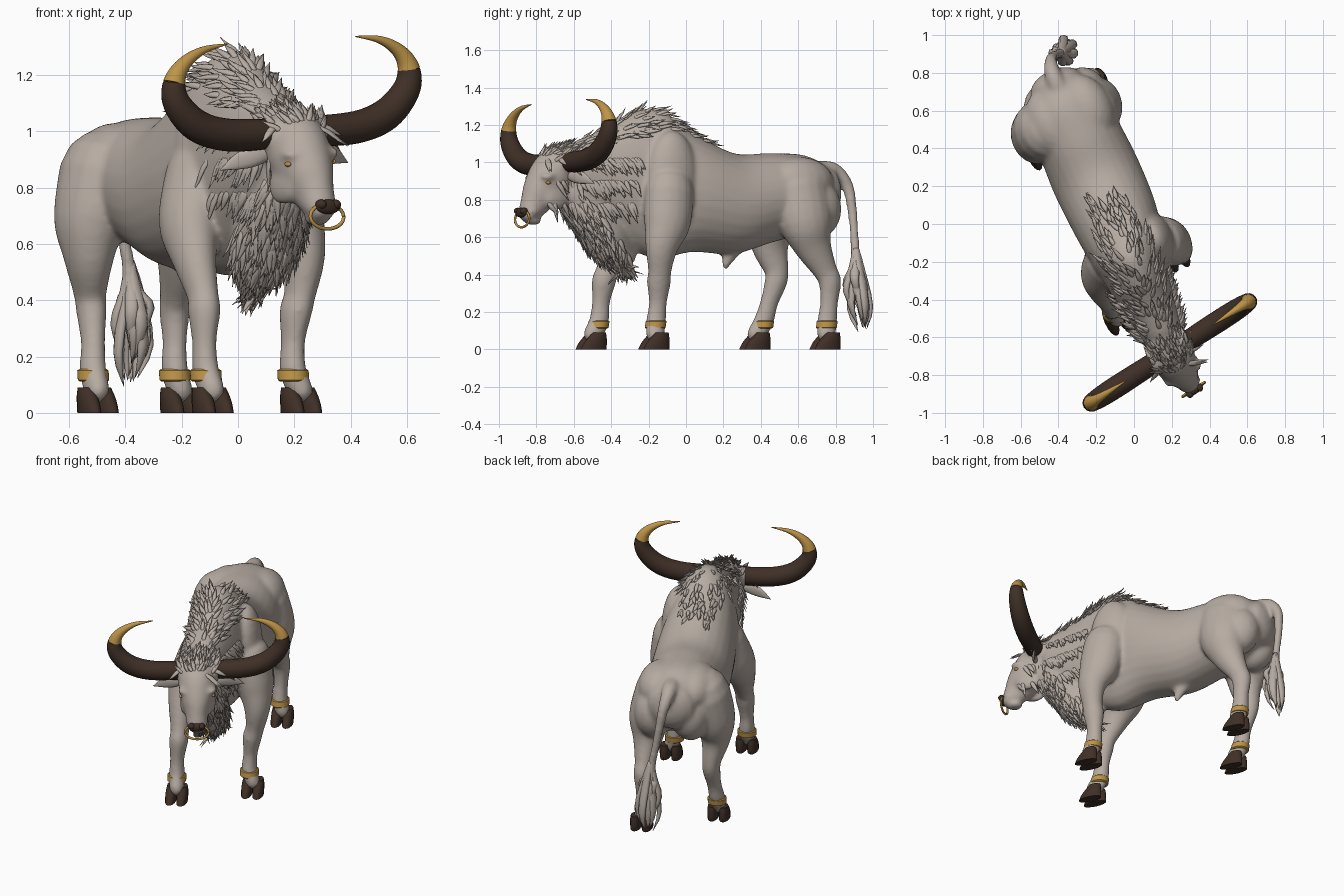
import bpy, bmesh, random
from math import sin, cos, pi, radians, atan2
from mathutils import Vector, Matrix
from mathutils.bvhtree import BVHTree

random.seed(4)
if "Cube" in bpy.data.objects:
    bpy.data.objects.remove(bpy.data.objects["Cube"])

UP = Vector((0, 0, 1))
AHEAD = Vector((0.41, -0.91, 0)).normalized()      # body heading
BACK = -AHEAD
LEFT = UP.cross(AHEAD)
HEAD_LEFT = Vector((0.84, 0.54, 0)).normalized()   # head is turned further
HEAD_AHEAD = HEAD_LEFT.cross(UP)


def material(name, colour):
    m = bpy.data.materials.new(name)
    m.use_nodes = True
    m.diffuse_color = (*colour, 1)
    m.node_tree.nodes["Principled BSDF"].inputs["Base Color"].default_value = (*colour, 1)
    return m


HIDE = material("pale hide", (0.47, 0.41, 0.365))
DARK = material("dark horn brown", (0.05, 0.029, 0.02))
GOLD = material("gold", (0.52, 0.30, 0.065))


def finish(bm, name, mat, sharp=None):
    bmesh.ops.recalc_face_normals(bm, faces=bm.faces[:])
    me = bpy.data.meshes.new(name)
    bm.to_mesh(me)
    bm.free()
    me.materials.append(mat)
    for p in me.polygons:
        p.use_smooth = True
    if sharp:
        me.set_sharp_from_angle(angle=radians(sharp))
    ob = bpy.data.objects.new(name, me)
    bpy.context.scene.collection.objects.link(ob)
    return ob


def spline(pts, sub):
    """Smooth curve through tuples of position and radii."""
    out = []
    for i in range(len(pts) - 1):
        p = [pts[max(0, min(len(pts) - 1, i + k))] for k in (-1, 0, 1, 2)]
        for s in range(sub):
            t = s / sub
            out.append([0.5 * (2 * b + (c - a) * t + (2 * a - 5 * b + 4 * c - d) * t * t
                               + (3 * b - a - 3 * c + d) * t ** 3) for a, b, c, d in zip(*p)])
    return out + [list(pts[-1])]


def loft(bm, pts, side, n=16, sub=4, dome=0.0, axis=None):
    """Tube through (x, y, z, side radius, other radius); optional round ends or fixed ring axis."""
    pts = spline(pts, sub)
    pos = [Vector(p[:3]) for p in pts]
    stations = []
    for i, p in enumerate(pts):
        t = axis or (pos[min(i + 1, len(pos) - 1)] - pos[max(i - 1, 0)]).normalized()
        stations.append((pos[i], t, max(p[3], 0.001), max(p[4], 0.001)))
    if dome:
        for end, sign in ((0, -1), (-1, 1)):
            c, t, a, b = stations[end]
            for ang in (30, 55, 75):
                k = cos(radians(ang))
                new = (c + t * sign * dome * min(a, b) * sin(radians(ang)), t, a * k, b * k)
                stations.insert(0, new) if sign < 0 else stations.append(new)
    rings = []
    for c, t, a, b in stations:
        v = t.cross(side).normalized()
        u = v.cross(t)
        rings.append([bm.verts.new(c + u * a * cos(2 * pi * k / n) + v * b * sin(2 * pi * k / n))
                      for k in range(n)])
    for r, q in zip(rings, rings[1:]):
        for k in range(n):
            bm.faces.new((r[k], r[(k + 1) % n], q[(k + 1) % n], q[k]))
    bm.faces.new(rings[0])
    bm.faces.new(rings[-1])


def ball(bm, centre, radii, axis=LEFT):
    m = (Matrix.Translation(centre) @ Matrix.Rotation(atan2(axis.y, axis.x), 4, 'Z')
         @ Matrix.Diagonal((*radii, 1)))
    bmesh.ops.create_uvsphere(bm, u_segments=20, v_segments=12, radius=1, matrix=m)


def on_head(s, f, z):
    return Vector((0.19, -0.68, z + 0.05 * s)) + HEAD_LEFT * s + HEAD_AHEAD * f


# Body masses, blended into one skin
bm = bmesh.new()
loft(bm, [(-0.41, 0.73, 0.84, 0.15, 0.15), (-0.37, 0.62, 0.83, 0.23, 0.21), (-0.29, 0.45, 0.81, 0.23, 0.24),
          (-0.2, 0.25, 0.78, 0.24, 0.27), (-0.1, 0.03, 0.84, 0.23, 0.32), (-0.03, -0.15, 0.885, 0.2, 0.4),
          (0.03, -0.3, 0.9, 0.17, 0.36), (0.09, -0.45, 0.915, 0.145, 0.26), (0.15, -0.58, 0.94, 0.12, 0.18)],
     LEFT, 28, 5, 0.6, AHEAD)
# Throat and brisket
loft(bm, [(0.18, -0.62, 0.84, 0.09, 0.09), (0.14, -0.53, 0.73, 0.11, 0.1), (0.09, -0.42, 0.6, 0.115, 0.12),
          (0.05, -0.33, 0.49, 0.06, 0.08)], LEFT, 20, 4, 0.9)
# Head
loft(bm, [(0.15, -0.6, 1.01, 0.1, 0.1), (0.2, -0.7, 0.95, 0.115, 0.125), (0.24, -0.765, 0.86, 0.1, 0.11),
          (0.27, -0.81, 0.78, 0.07, 0.085), (0.29, -0.84, 0.735, 0.06, 0.06),
          (0.3, -0.853, 0.71, 0.05, 0.045)], HEAD_LEFT, 24, 4, 0.6)
for s in (1, -1):
    ball(bm, on_head(s * 0.08, 0.12, 0.92), (0.037, 0.045, 0.02), HEAD_LEFT)     # brow
    ball(bm, on_head(s * 0.075, 0.06, 0.81), (0.03, 0.08, 0.07), HEAD_LEFT)      # cheek
    ball(bm, on_head(s * 0.09, 0, 0.995), (0.06, 0.065, 0.063), HEAD_LEFT)       # horn root
    ball(bm, on_head(s * 0.04, 0.19, 0.735), (0.025, 0.03, 0.025), HEAD_LEFT)    # nostril flare
ball(bm, on_head(0, 0.165, 0.685), (0.045, 0.05, 0.02), HEAD_LEFT)               # lower lip
# Rump and shoulder forms
for s in (1, -1):
    ball(bm, Vector((-0.34, 0.56, 0.89)) + LEFT * s * 0.1, (0.14, 0.2, 0.14))
    ball(bm, Vector((-0.36, 0.65, 0.75)) + LEFT * s * 0.11, (0.12, 0.14, 0.16))
    ball(bm, Vector((-0.01, -0.13, 0.9)) + LEFT * s * 0.13, (0.1, 0.15, 0.27))
# Sheath under the belly
loft(bm, [(-0.2, 0.27, 0.57, 0.05, 0.06), (-0.18, 0.23, 0.5, 0.035, 0.04), (-0.17, 0.21, 0.44, 0.015, 0.02)],
     LEFT, 12, 3, 0.8)

# Legs: shared heights and radii, one ground path each
LEG_Z = (0.85, 0.68, 0.55, 0.42, 0.36, 0.25, 0.15, 0.08)
FORE_R = (0.125, 0.12, 0.085, 0.06, 0.062, 0.046, 0.051, 0.048)
HIND_R = (0.155, 0.138, 0.096, 0.062, 0.058, 0.046, 0.051, 0.048)
LEGS = {
    "front_left": (FORE_R, [(.16, -.09), (.195, -.1), (.23, -.13), (.22, -.14), (.205, -.145),
                            (.195, -.15), (.195, -.16), (.222, -.165)]),
    "front_right": (FORE_R, [(-.14, -.2), (-.17, -.28), (-.155, -.36), (-.125, -.42), (-.12, -.44),
                             (-.12, -.455), (-.115, -.465), (-.092, -.5)]),
    "back_left": (HIND_R, [(-.23, .6), (-.19, .64), (-.2, .68), (-.22, .745), (-.225, .77),
                           (-.225, .765), (-.225, .755), (-.205, .75)]),
    "back_right": (HIND_R, [(-.49, .49), (-.525, .46), (-.53, .45), (-.525, .485), (-.52, .48),
                            (-.515, .445), (-.515, .415), (-.5, .375)]),
}
for radii, path in LEGS.values():
    loft(bm, [(x, y, z, r * 0.92, r * 1.08) for (x, y), z, r in zip(path, LEG_Z, radii)], LEFT, 18, 4, 1.1)
# Tail
loft(bm, [(-.39, .7, .95, .06, .06), (-.43, .79, .955, .045, .045), (-.44, .865, .87, .033, .033),
          (-.42, .893, .7, .026, .026), (-.39, .905, .53, .026, .026), (-.375, .915, .4, .04, .04),
          (-.37, .92, .28, .03, .03)], LEFT, 12, 5, 0.8)
body = finish(bm, "body", HIDE)
remesh = body.modifiers.new("blend", 'REMESH')
remesh.mode, remesh.voxel_size = 'VOXEL', 0.011
smooth = body.modifiers.new("soften", 'SMOOTH')
smooth.factor, smooth.iterations = 0.5, 14
skin = bpy.data.meshes.new_from_object(body.evaluated_get(bpy.context.evaluated_depsgraph_get()))
body.modifiers.clear()
body.data = skin
for p in skin.polygons:
    p.use_smooth = True
tree = BVHTree.FromPolygons([v.co for v in skin.vertices], [p.vertices[:] for p in skin.polygons])


# Fur locks that lie along the skin
def fur(name, start, end, across, out, spread, reach, flow, count, length, width, lift=0.14):
    bm = bmesh.new()
    for i in range(count):
        p = Vector(start).lerp(Vector(end), (i + random.random()) / count)
        a = radians(random.uniform(-spread, spread))
        d = out.normalized() * cos(a) + across * sin(a)
        hit, normal, _, dist = tree.ray_cast(p + d * 0.6, -d)
        if hit is None or 0.6 - dist > reach:
            continue
        wild = Vector([random.uniform(-0.3, 0.3) for _ in range(3)])
        f = flow + wild + across * sin(a) * 0.25
        f = (f - normal * f.dot(normal)).normalized()
        size = length * random.uniform(0.7, 1.3)
        rows = [(-0.1, -0.1, 0.8), (0.3, lift * 0.4, 1), (0.7, lift * 0.8, 0.6), (1, lift * 1.4, 0.02)]
        loft(bm, [(*(hit + f * size * u + normal * size * v), width * w, width * w * 0.5)
                  for u, v, w in rows], f.cross(normal), 6, 2)
    finish(bm, name, HIDE)


fur("hump_fur", (-.15, .12, .95), (.13, -.58, .95), LEFT, UP, 34, 0.42, BACK - UP * 0.2, 150, 0.08, 0.013, 0.22)
fur("chest_mane", (.18, -.61, .84), (.04, -.31, .47), LEFT, AHEAD * 0.74 - UP * 0.67, 95, 0.19,
    BACK * 0.4 - UP, 290, 0.105, 0.015)
fur("dewlap_tip", (.08, -.38, .5), (.04, -.31, .47), LEFT, -UP, 80, 0.15, BACK * 0.3 - UP, 30, 0.11, 0.015)
for height, count in ((0.78, 70), (0.9, 90), (1.02, 90)):
    fur("neck_mane", (.16, -.58, height), (.04, -.32, height), LEFT, AHEAD * 0.2, 105, 0.23,
        BACK * 0.5 - UP * 0.9, count, 0.1, 0.014)
fur("forelock", (.14, -.58, .97), (.23, -.75, .95), HEAD_LEFT, UP + HEAD_AHEAD * 0.3, 60, 0.25,
    BACK + UP * 0.3, 100, 0.06, 0.011, 0.22)

# Tail tuft
bm = bmesh.new()
for i in range(20):
    a = i * 2.4
    d = Vector((cos(a), sin(a), 0))
    k = random.uniform(0.5, 1.1)
    low = random.uniform(0.07, 0.28)
    rows = [((-.385, .908, .54), 0.01, 0.012), ((-.375, .91, .43), 0.03 * k, 0.024),
            ((-.37, .915, low + 0.12), 0.068 * k, 0.024), ((-.38, .935, low), 0.03 * k, 0.001)]
    loft(bm, [(*(Vector(c) + d * out), w, w * 0.6) for c, out, w in rows], Vector((-d.y, d.x, 0)), 7, 3)
finish(bm, "tail_tuft", HIDE)

# Cloven hooves and gold ankle bands
for name, (radii, path) in LEGS.items():
    ankle, foot = Vector((*path[-2], 0)), Vector((*path[-1], 0))
    bm = bmesh.new()
    for s in (1, -1):
        c = foot + LEFT * s * 0.034
        rows = [(0, 0.008, 0.032, 0.076), (0.03, 0.0, 0.033, 0.068), (0.06, -0.012, 0.032, 0.055),
                (0.09, -0.024, 0.026, 0.038)]
        loft(bm, [(*(c + AHEAD * f + UP * z), a, b) for z, f, a, b in rows], LEFT, 16, 2, axis=UP)
    finish(bm, name + "_hoof", DARK, 45)
    bm = bmesh.new()
    loft(bm, [(*(ankle + AHEAD * f + UP * z), r, r) for z, f, r in
              ((0.112, 0.006, 0.05), (0.117, 0.005, 0.056), (0.15, 0, 0.056), (0.155, 0, 0.05))],
         LEFT, 24, 1, axis=UP)
    finish(bm, name + "_band", GOLD, 40)

# Horns with gold tips, ears and eyes
HORN = [(.07, 0, .054), (.27, .005, .058), (.4, .045, .057), (.482, .125, .05), (.495, .2, .04),
        (.455, .265, .026), (.375, .31, .014), (.27, .328, .002)]
for s, side in ((1, "left"), (-1, "right")):
    curve = spline([(*on_head(s * u, 0, 0.995 + z), r, r) for u, z, r in HORN], 6)
    for part, pts, mat in (("horn", curve[:25], DARK), ("horn_tip", curve[24:], GOLD)):
        bm = bmesh.new()
        loft(bm, pts, HEAD_AHEAD, 20, 1)
        finish(bm, side + "_" + part, mat, 50)
    bm = bmesh.new()
    loft(bm, [(*on_head(s * u, f, z), a, b) for u, f, z, a, b in
              ((.09, 0, .925, .018, .015), (.14, -.005, .92, .034, .014), (.2, -.025, .905, .031, .009),
               (.27, -.05, .875, .001, .001))], UP, 12, 4)
    finish(bm, side + "_ear", HIDE)
    spot = tree.find_nearest(on_head(s * 0.09, 0.125, 0.888))[0]
    bm = bmesh.new()
    ball(bm, spot, (0.01, 0.016, 0.009), HEAD_LEFT)
    finish(bm, side + "_eye", GOLD)

# Nose pad and nose ring
bm = bmesh.new()
spot = tree.find_nearest(on_head(0, 0.3, 0.73))[0]
ball(bm, spot, (0.05, 0.018, 0.026), HEAD_LEFT)
for s in (1, -1):
    ball(bm, spot + HEAD_LEFT * s * 0.03 + UP * 0.008, (0.02, 0.022, 0.018), HEAD_LEFT)
finish(bm, "nose_pad", DARK)
bm = bmesh.new()
centre = Vector((spot.x, spot.y, 0.697)) - HEAD_AHEAD * 0.008
drop = (UP - HEAD_AHEAD * 0.1).normalized()
loop = [centre + HEAD_LEFT * 0.07 * cos(a) + drop * 0.044 * sin(a)
        for a in [2 * pi * k / 36 for k in range(37)]]
loft(bm, [(*p, 0.0065, 0.0065) for p in loop], HEAD_AHEAD, 10, 1)
finish(bm, "nose_ring", GOLD)
